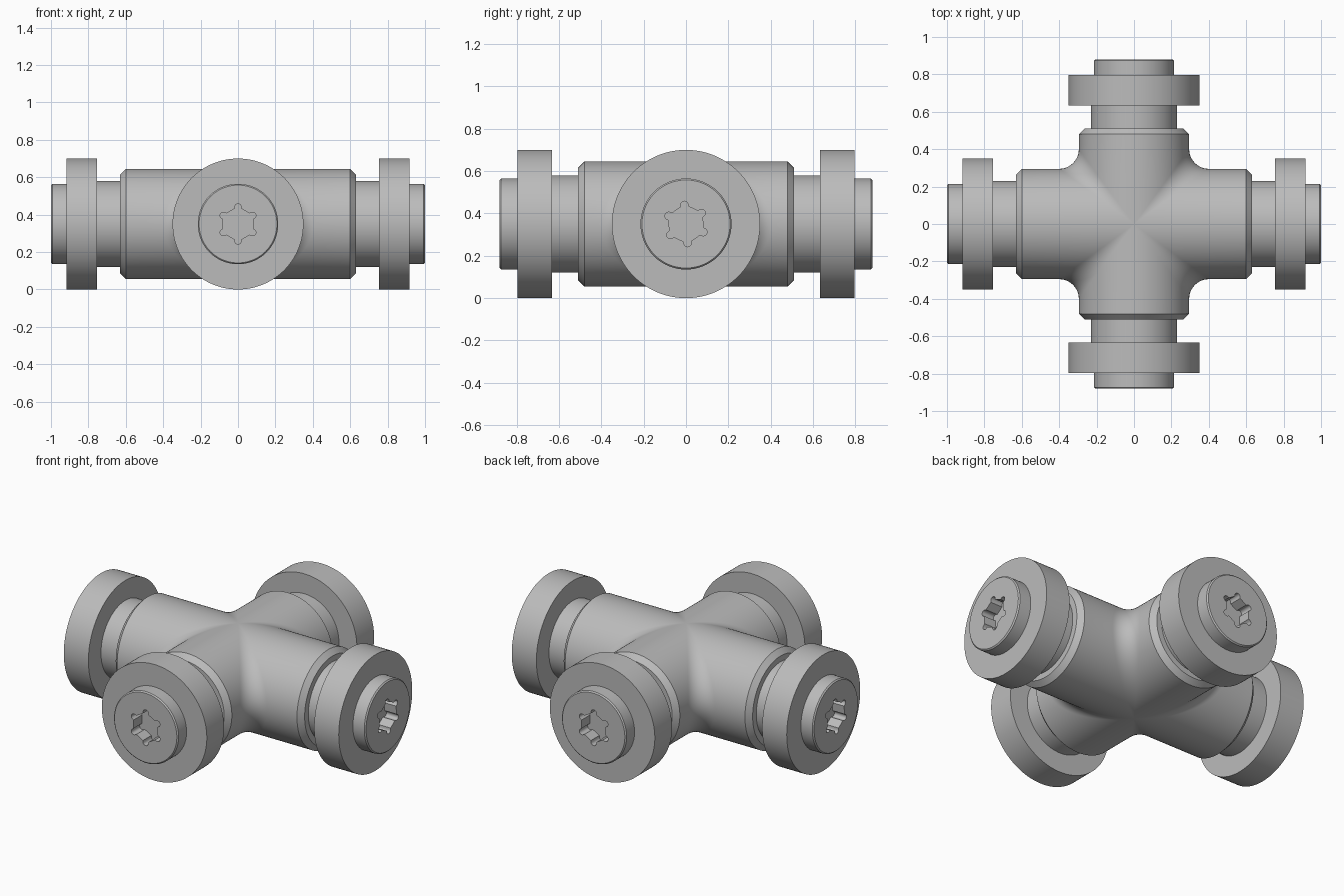
import bpy, bmesh, math
from mathutils import Vector, Matrix

if "Cube" in bpy.data.objects:
    bpy.data.objects.remove(bpy.data.objects["Cube"])

steel = bpy.data.materials.new("steel_grey")
steel.use_nodes = True
GREY = (0.5, 0.5, 0.5, 1)
steel.diffuse_color = GREY
steel.node_tree.nodes["Principled BSDF"].inputs["Base Color"].default_value = GREY

MID_Z = 0.35                  # height of the pipe axes
R, FILLET = 0.295, 0.105      # body radius and corner fillet
LONG, SHORT = 1.0, 0.88       # reach of the x and y arms
SEGS = 144


def grid_object(name, rows, wrap=False):
    """Skin a list of equally long point rows with quads."""
    bm = bmesh.new()
    verts = [[bm.verts.new(p) for p in row] for row in rows]
    n = len(verts)
    for i in range(n if wrap else n - 1):
        a, b = verts[i], verts[(i + 1) % n]
        for j in range(len(a) - 1):
            bm.faces.new((a[j], a[j + 1], b[j + 1], b[j]))
    bmesh.ops.remove_doubles(bm, verts=bm.verts, dist=1e-5)
    bmesh.ops.recalc_face_normals(bm, faces=bm.faces)
    mesh = bpy.data.meshes.new(name)
    bm.to_mesh(mesh)
    bm.free()
    mesh.materials.append(steel)
    obj = bpy.data.objects.new(name, mesh)
    bpy.context.collection.objects.link(obj)
    bpy.ops.object.select_all(action='DESELECT')
    obj.select_set(True)
    bpy.context.view_layer.objects.active = obj
    bpy.ops.object.shade_smooth_by_angle(angle=math.radians(30))
    return obj


def lathe(name, profile, spin=0.0):
    """Revolve (x, radius) pairs about x; a radius may depend on the angle."""
    rows = []
    for i in range(SEGS):
        a = math.tau * i / SEGS
        radii = [(x, r(a) if callable(r) else r) for x, r in profile]
        rows.append([(x, r * math.cos(a + spin), r * math.sin(a + spin))
                     for x, r in radii])
    return grid_object(name, rows, wrap=True)


def star(a):
    """Six-lobed drive socket outline."""
    d = abs((a - math.pi / 2 + math.pi / 6) % (math.pi / 3) - math.pi / 6)
    hexagon = 0.08 / math.cos(math.pi / 6 - d)
    centre, lobe = 0.09, 0.018
    s = lobe ** 2 - (centre * math.sin(d)) ** 2
    return max(hexagon, centre * math.cos(d) + math.sqrt(s)) if s > 0 else hexagon


# Cross body: one quadrant with a rolling-ball fillet, mirrored twice
def body_row(t):
    c, s = math.cos(t), math.sin(t)
    ball = Vector(((R + FILLET) * c, (R + FILLET) * c, (R + FILLET) * s))
    to_x_arm, to_y_arm = Vector((0, -c, -s)), Vector((-c, 0, -s))
    rim = [(0.37, 0.2), (0.37, R - 0.03), (0.4, R)]    # setback from tip, radius
    row = [(LONG - e, r * c, r * s) for e, r in rim]
    row += [ball + FILLET * to_x_arm.slerp(to_y_arm, k / 12) for k in range(13)]
    row += [(r * c, SHORT - e, r * s) for e, r in reversed(rim)]
    return row


STEPS = 72
body = grid_object("cross_body", [body_row(math.pi * (i / STEPS - 0.5))
                                  for i in range(STEPS + 1)])
body.location.z = MID_Z
mirror = body.modifiers.new("four_quadrants", 'MIRROR')
mirror.use_axis = (True, True, False)
mirror.merge_threshold = 0.0005

# Four arms: a plug with neck and drive socket, and a flange around it
for side, quarter, tip, spin in (("left", 0, LONG, math.radians(5)),
                                 ("back", 1, SHORT, 0),
                                 ("right", 2, LONG, math.radians(5)),
                                 ("front", 3, SHORT, 0)):
    plug = lathe(side + "_plug", [
        (tip - 0.45, 0.23), (tip - 0.2, 0.23), (tip - 0.2, 0.215),
        (tip - 0.007, 0.215), (tip, 0.208), (tip, star),
        (tip - 0.08, star), (tip - 0.08, 0)], spin)
    flange = lathe(side + "_flange", [
        (tip - 0.247, 0.2), (tip - 0.247, 0.35), (tip - 0.083, 0.35),
        (tip - 0.083, 0.2)])
    for part in (plug, flange):
        part.matrix_world = (Matrix.Translation((0, 0, MID_Z))
                             @ Matrix.Rotation(quarter * math.pi / 2, 4, 'Z'))
